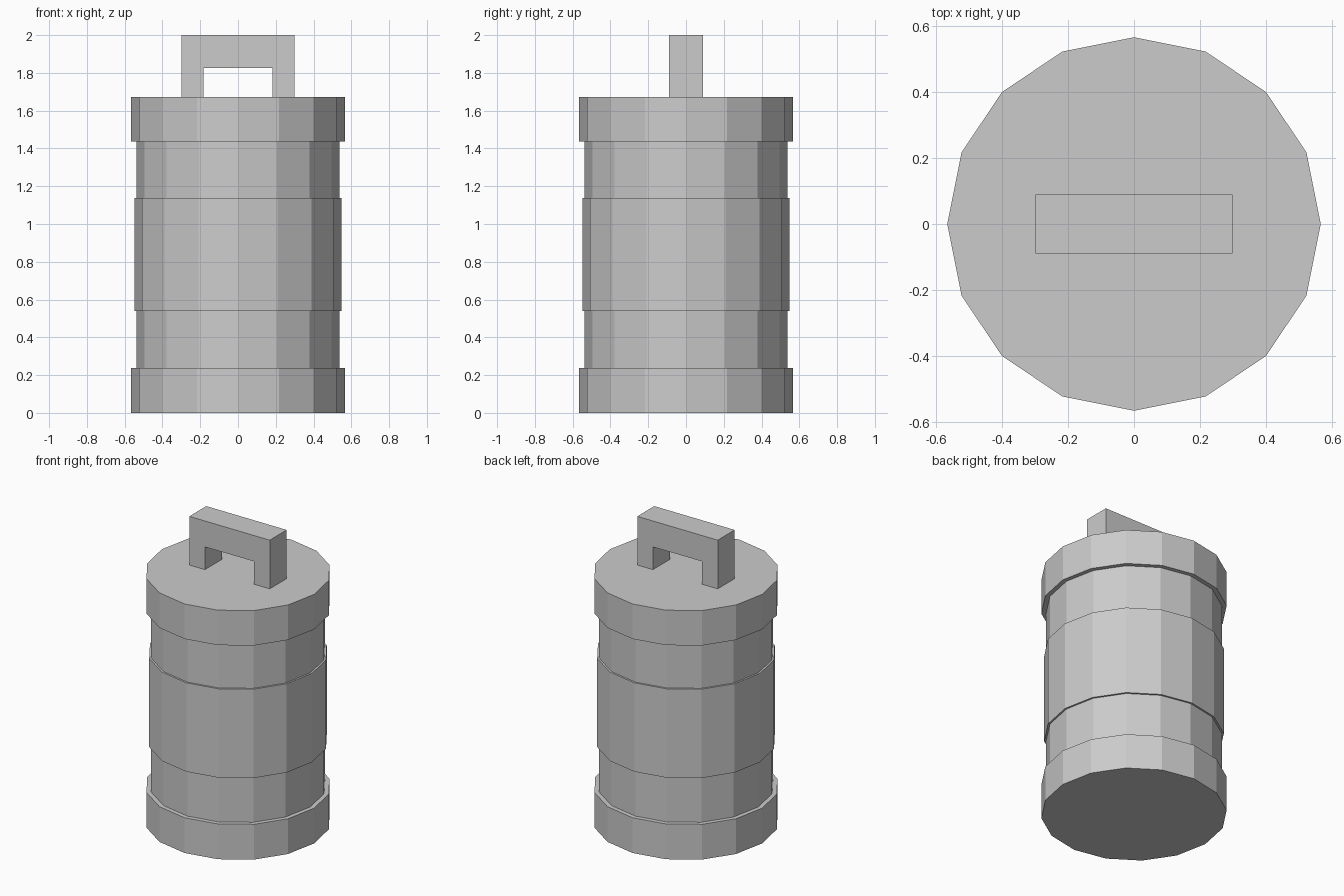
import bpy, bmesh
from math import cos, sin, tau

if "Cube" in bpy.data.objects:
    bpy.data.objects.remove(bpy.data.objects["Cube"])

SIDES = 16


def make_object(name, bm):
    bmesh.ops.recalc_face_normals(bm, faces=bm.faces[:])
    mesh = bpy.data.meshes.new(name)
    bm.to_mesh(mesh)
    bm.free()
    obj = bpy.data.objects.new(name, mesh)
    bpy.context.collection.objects.link(obj)
    return obj


def lathe(name, profile):
    """Sweep (radius, z) points around z and close both ends."""
    bm = bmesh.new()
    rings = [[bm.verts.new((r * cos(tau * i / SIDES), r * sin(tau * i / SIDES), z))
              for i in range(SIDES)] for r, z in profile]
    for low, high in zip(rings, rings[1:]):
        for i in range(SIDES):
            j = (i + 1) % SIDES
            bm.faces.new((low[i], low[j], high[j], high[i]))
    bm.faces.new(rings[0])
    bm.faces.new(rings[-1])
    return make_object(name, bm)


def extrude_outline(name, outline, half_depth):
    """Extrude an (x, z) outline along y, centred on y = 0."""
    bm = bmesh.new()
    face = bm.faces.new([bm.verts.new((x, -half_depth, z)) for x, z in outline])
    result = bmesh.ops.extrude_face_region(bm, geom=[face], use_keep_orig=True)
    verts = [v for v in result["geom"] if isinstance(v, bmesh.types.BMVert)]
    bmesh.ops.translate(bm, verts=verts, vec=(0, 2 * half_depth, 0))
    return make_object(name, bm)


# Canister: bottom rim, recessed wall, middle band, recessed wall, lid
RIM, WALL, BAND = 0.566, 0.537, 0.549
lathe("canister_body", [
    (RIM, 0.0), (RIM, 0.237),
    (WALL, 0.237), (WALL, 0.54),
    (BAND, 0.54), (BAND, 1.137),
    (WALL, 1.137), (WALL, 1.438),
    (RIM, 1.438), (RIM, 1.673),
])

# Carry handle: square arch on the lid
half = [(0.183, 1.826), (0.183, 1.673), (0.299, 1.673), (0.299, 2.0)]
extrude_outline("handle", half + [(-x, z) for x, z in reversed(half)], 0.09)
